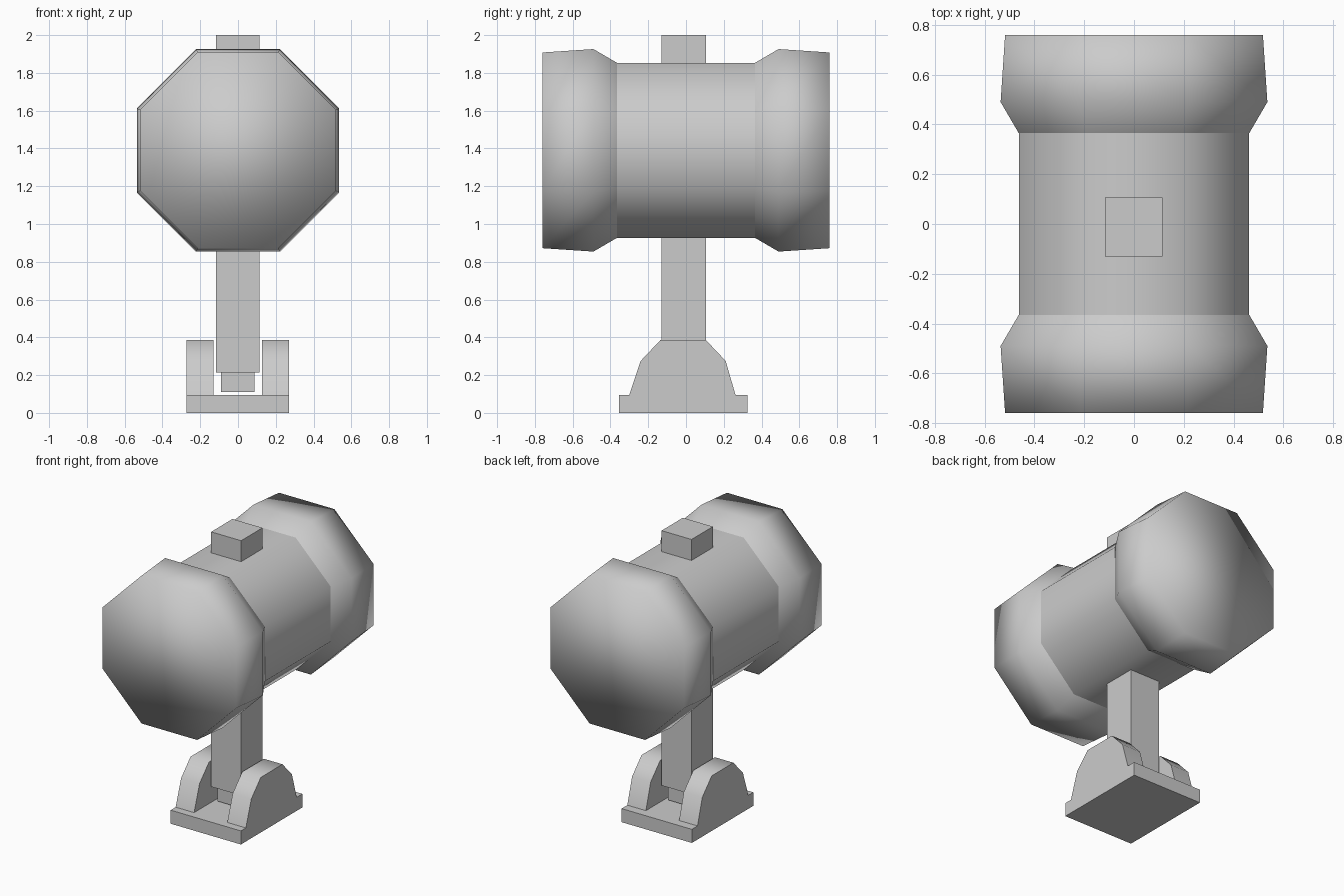
import bpy, bmesh, math

cube = bpy.data.objects.get("Cube")
if cube:
    bpy.data.objects.remove(cube, do_unlink=True)

grey = bpy.data.materials.new("plain_grey")
grey.use_nodes = True
grey.diffuse_color = (0.6, 0.6, 0.6, 1)
grey.node_tree.nodes["Principled BSDF"].inputs["Base Color"].default_value = (0.6, 0.6, 0.6, 1)


def finish(name, bm, smooth=False):
    """Turn a bmesh into a named grey object."""
    bmesh.ops.recalc_face_normals(bm, faces=bm.faces)
    for f in bm.faces:
        f.smooth = smooth
    mesh = bpy.data.meshes.new(name)
    bm.to_mesh(mesh)
    bm.free()
    mesh.materials.append(grey)
    obj = bpy.data.objects.new(name, mesh)
    bpy.context.collection.objects.link(obj)
    return obj


def loft(bm, rings):
    """Join closed loops of points into a capped solid, return vertex rings."""
    loops = [[bm.verts.new(p) for p in ring] for ring in rings]
    n = len(loops[0])
    for a, b in zip(loops, loops[1:]):
        for i in range(n):
            j = (i + 1) % n
            bm.faces.new((a[i], a[j], b[j], b[i]))
    bm.faces.new(loops[0][::-1])
    bm.faces.new(loops[-1])
    return loops


def box(name, x0, x1, y0, y1, z0, z1):
    bm = bmesh.new()
    loft(bm, [[(x0, y0, z), (x1, y0, z), (x1, y1, z), (x0, y1, z)] for z in (z0, z1)])
    return finish(name, bm)


# Octagonal head with flared ends: (y, distance from axis to flat side)
half = [(0.365, 0.463), (0.49, 0.536), (0.76, 0.518)]
profile = [(-y, a) for y, a in reversed(half)] + half
rings = []
for y, apothem in profile:
    r = apothem / math.cos(math.pi / 8)
    angles = [math.pi / 8 + k * math.pi / 4 for k in range(8)]
    rings.append([(r * math.cos(t), y, 1.39 + r * math.sin(t)) for t in angles])
bm = bmesh.new()
loops = loft(bm, rings)
# Crisp seams where the barrel meets the flared ends
for loop in (loops[2], loops[3]):
    for i in range(8):
        bm.edges.get((loop[i], loop[(i + 1) % 8])).smooth = False
finish("hammer_head", bm, smooth=True)

# Square handle through the head, with a narrower foot
box("handle", -0.117, 0.115, -0.13, 0.106, 0.215, 2.0)
box("handle_foot", -0.09, 0.087, -0.10, 0.076, 0.11, 0.215)

# Base plate
box("base_plate", -0.273, 0.271, -0.355, 0.325, 0.0, 0.095)

# Two rounded side brackets
bracket = [(-0.30, 0.095), (-0.24, 0.275), (-0.135, 0.386),
           (0.105, 0.386), (0.21, 0.275), (0.262, 0.095)]
for name, x0, x1 in (("right_bracket", -0.273, -0.13), ("left_bracket", 0.127, 0.271)):
    bm = bmesh.new()
    loft(bm, [[(x, y, z) for y, z in bracket] for x in (x0, x1)])
    obj = finish(name, bm)
    bpy.ops.object.select_all(action='DESELECT')
    obj.select_set(True)
    bpy.context.view_layer.objects.active = obj
    bpy.ops.object.shade_smooth_by_angle(angle=math.radians(50))
